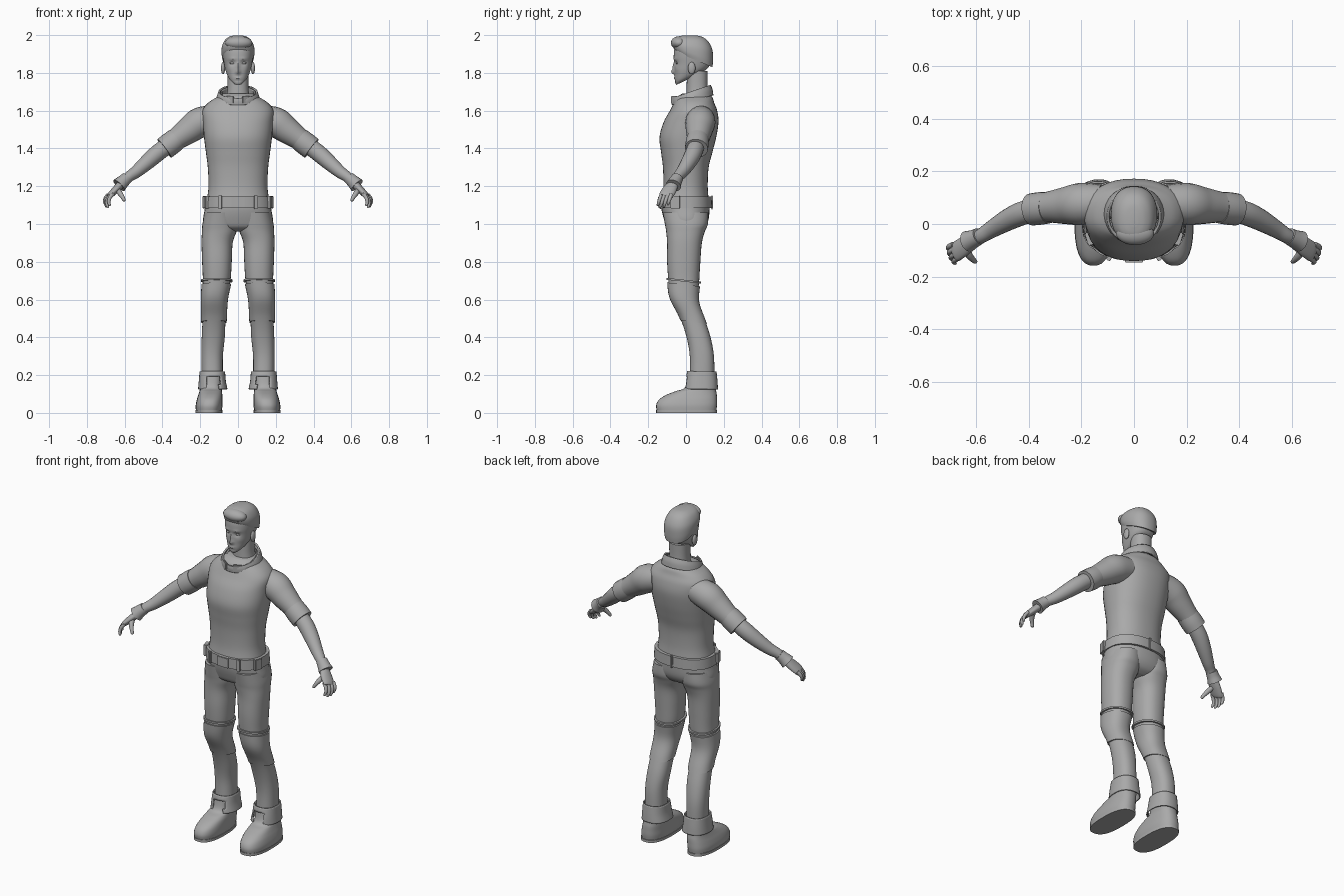
import bpy, bmesh
from math import cos, sin, pi, exp
from mathutils import Vector, Matrix

CM = 0.01  # sizes below are in hundredths of a unit

cube = bpy.data.objects.get("Cube")
if cube:
    bpy.data.objects.remove(cube, do_unlink=True)

grey = bpy.data.materials.new("plain grey")
grey.use_nodes = True
colour = (0.4, 0.4, 0.4, 1)
grey.diffuse_color = colour
grey.node_tree.nodes["Principled BSDF"].inputs["Base Color"].default_value = colour

parts = []


def finish(name, bm, mirror=False, thick=0):
    """Turn a bmesh into a named object with optional mirror and thickness."""
    bmesh.ops.recalc_face_normals(bm, faces=bm.faces[:])
    bmesh.ops.scale(bm, vec=(CM, CM, CM), verts=bm.verts[:])
    mesh = bpy.data.meshes.new(name)
    bm.to_mesh(mesh)
    bm.free()
    mesh.materials.append(grey)
    obj = bpy.data.objects.new(name, mesh)
    bpy.context.collection.objects.link(obj)
    if thick:
        shell = obj.modifiers.new("thickness", 'SOLIDIFY')
        shell.thickness = thick * CM
        shell.offset = 0
    if mirror:
        obj.modifiers.new("mirror", 'MIRROR')
    parts.append(obj)
    return obj


def spline(rows, steps=5):
    """Smoothly interpolate rows of numbers, passing through each one."""
    out = []
    for i in range(len(rows) - 1):
        b, c = rows[i], rows[i + 1]
        a, d = rows[max(i - 1, 0)], rows[min(i + 2, len(rows) - 1)]
        for k in range(steps):
            t = k / steps
            out.append([q + t / 2 * (r - p + t * (2 * p - 5 * q + 4 * r - s + t * (3 * (q - r) + s - p)))
                        for p, q, r, s in zip(a, b, c, d)])
    return out + [list(rows[-1])]


def skin(rings, caps=True):
    """Bridge equal rings of points into a tube."""
    bm = bmesh.new()
    loops = [[bm.verts.new(p) for p in ring] for ring in rings]
    n = len(loops[0])
    for lo, hi in zip(loops, loops[1:]):
        for i in range(n):
            j = (i + 1) % n
            bm.faces.new((lo[i], lo[j], hi[j], hi[i]))
    if caps:
        bm.faces.new(loops[0][::-1])
        bm.faces.new(loops[-1])
    return bm


def level_ring(row, sides, power):
    """Rounded outline from z, left, right, front, back and a front-to-back tilt."""
    z, x0, x1, y0, y1, tilt = row
    ring = []
    for i in range(sides):
        c, s = cos(2 * pi * i / sides), sin(2 * pi * i / sides)
        c, s = (abs(v) ** (2 / power) * (1 if v > 0 else -1) for v in (c, s))
        ring.append(((x0 + x1) / 2 + c * (x1 - x0) / 2, (y0 + y1) / 2 + s * (y1 - y0) / 2, z + tilt * s))
    return ring


def stack(rows, sides=32, power=2.3, caps=True):
    return skin([level_ring(r, sides, power) for r in rows], caps)


def centred(rows):
    """Rows of z, half width, front, back and optional tilt, made symmetrical."""
    return spline([(r[0], -r[1], r[1], r[2], r[3], r[4] if len(r) > 4 else 0) for r in rows])


def sided(rows):
    return spline([tuple(r) + (0,) for r in rows])


def tube(name, rows, sides=20, steps=5, **kw):
    """Tube along x, y, z with a thickness and an optional front-to-back radius."""
    path = spline([r if len(r) > 4 else tuple(r) + (r[3],) for r in rows], steps)
    rings = []
    for i, (x, y, z, ru, rv) in enumerate(path):
        along = Vector(path[min(i + 1, len(path) - 1)][:3]) - Vector(path[max(i - 1, 0)][:3])
        u = along.cross((0, 1, 0)).normalized()
        v = u.cross(along).normalized()
        rings.append([Vector((x, y, z)) + u * ru * cos(2 * pi * k / sides) + v * rv * sin(2 * pi * k / sides)
                      for k in range(sides)])
    return finish(name, skin(rings), True, **kw)


def ball(name, centre, radii, mirror=False):
    bm = bmesh.new()
    bmesh.ops.create_uvsphere(bm, u_segments=24, v_segments=14, radius=1,
                              matrix=Matrix.Translation(centre) @ Matrix.Diagonal((*radii, 1)))
    finish(name, bm, mirror)


def block(name, centre, size, mirror=False, turn=0):
    bm = bmesh.new()
    bmesh.ops.create_cube(bm, size=1, matrix=Matrix.Translation(centre) @ Matrix.Rotation(turn, 4, 'Z')
                          @ Matrix.Diagonal((*size, 1)))
    bmesh.ops.bevel(bm, geom=bm.edges[:], offset=0.3, segments=2, affect='EDGES')
    finish(name, bm, mirror)


# Shirt body and hips
finish("shirt", stack(centred([
    (113, 16.5, -12.8, 12), (120, 15.6, -12, 11.5), (130, 16, -12.2, 12), (138, 17, -13.2, 14),
    (146, 18, -14, 16), (154, 18.6, -11.8, 17.2), (160, 18.8, -8.5, 16.5), (164, 16, -6.5, 15),
    (167, 11.5, -5, 14), (169, 8, -2, 12)]), 40))
finish("hips", stack(centred([
    (114, 17, -13, 12.5), (108, 17.6, -13, 12.5), (102, 18.5, -11.5, 11.8),
    (98, 17, -9.5, 9.5), (96, 10, -5, 6)])))

# Belt with buckle, loops and side pouches
finish("belt", stack([r for r in centred([(108.5, 18.2, -14, 13.8), (114.5, 17.8, -14, 13.6)])], 40))
block("belt_buckle", (0, -14, 111.5), (7, 1.4, 6))
block("front_belt_loop", (9.5, -13.1, 111.5), (1.8, 1.6, 7), True, 0.25)
block("back_belt_loop", (0, 13.8, 111.5), (1.6, 1.2, 7.4))
block("belt_pouch", (16.8, -5.5, 111.5), (2.6, 5, 6.6), True, -0.3)

# Neck and open standing collar
finish("neck", stack(centred([(164, 7, 0, 13), (171, 5.6, 0.3, 11.5), (181, 5.6, 0.5, 11.5)])))
finish("collar", stack(centred([
    (165.5, 11.2, -7, 14, 2.5), (168, 10.6, -7.2, 13.6, 3), (170, 9.8, -7, 12.6, 3.5)]), 32, 2, False), thick=1)
finish("collar_fold", stack(centred([
    (166, 9.6, -5.5, 12.5, 3), (169.5, 8.8, -4.8, 11.8, 3.4)]), 32, 2, False), thick=0.8)
for turn, lean in ((0.6, 1), (-0.6, -1)):
    block("collar_tip", (lean * 4.2, -6.2, 165.8), (5, 1, 4), False, turn)

# Head, with the face shaped by soft pushes: x, z, width, height, amount
head = stack(centred([
    (175.6, 2.6, -5.2, 3, 2), (177.5, 4.8, -5.9, 7, 2), (181, 6.5, -6.1, 11, 1), (185, 7.4, -6.2, 13, 0),
    (189, 8, -6.5, 13.8, 0), (193, 8, -6, 13.4, 0), (197, 6.5, -4, 11, 0), (199, 3.5, -1, 7, 0)]), 64)
pushes = [(0, 180.4, 1.1, 1.1, -1.7), (0, 183, 0.8, 2.2, -1), (0, 177.2, 1.8, 0.6, -0.5),
          (0, 178.7, 2.2, 0.5, 0.2), (0, 175.9, 2, 0.5, 0.4)]
for side in (-1, 1):
    pushes += [(side * 3, 185.3, 1.5, 1, 1), (side * 3, 187.4, 2, 0.7, -0.4), (side * 4.5, 182, 1.3, 1.3, -0.3)]
for v in head.verts:
    if v.co.y < 0:
        v.co.y += sum(amount * exp(-((v.co.x - x) / w) ** 2 - ((v.co.z - z) / h) ** 2)
                      for x, z, w, h, amount in pushes)
finish("head", head)
ball("eye", (3, -4.5, 185.2), (1.5, 0.9, 0.65), True)
ball("ear", (7.9, 3, 182.5), (1.1, 2, 3.2), True)

# Short hair with a swept front
finish("hair", stack(centred([
    (187, 8.1, -5.2, 14, -4), (190, 8.7, -6.5, 14.3, -3), (194, 8.5, -7, 13.9, -1.5),
    (197.5, 6.8, -6, 11.5, -0.5), (199.3, 4.3, -4, 8, 0), (199.9, 1.5, -1, 4, 0)]), 40))
ball("hair_front", (0.4, -3.6, 195.9), (7.2, 4.4, 3.5))

# Sleeves with turned cuffs
tube("sleeve", [(12, 8, 156, 7), (20, 7.6, 153.8, 8), (26, 7, 149.6, 7.1), (33, 6.4, 144.6, 5.8), (38, 5.8, 141, 5.5)])
tube("sleeve_cuff", [(32.5, 6.2, 145, 6), (35.7, 5.9, 142.5, 6.2), (39, 5.5, 140, 6.1)])

# Forearms and wrist bands
tube("forearm", [(34, 6.2, 144, 4.2), (42, 4.2, 138, 4.5), (48, 1.5, 132.8, 4.1),
                 (54, -2, 127.6, 3.3), (58, -4.5, 124.8, 2.8), (62, -6.6, 121, 2.5)])
tube("wrist_band", [(58.8, -4.6, 124.4, 3.2), (61, -5.7, 122.4, 3.5), (63, -6.6, 120.4, 4.1)])

# Hands: palm, four curled fingers and a thumb
tube("palm", [(61.5, -6.3, 121.5, 2.2, 2.6), (64.5, -8.5, 118.4, 2, 3.7),
              (67.5, -10.4, 115.4, 1.6, 3.8), (68.4, -11.1, 114.4, 1, 3.2)])
for number, reach in enumerate((0.95, 1.05, 1, 0.8)):
    spread = 2.8 - number * 1.85
    base = Vector((67.4, -10.2, 115.8)) + Vector((-0.45, -0.9, 0.1)) * spread
    steps = ((0, 0, 0, 1.05), (1.9, -1, -2.4, 1), (2.4, -1.8, -4.8, 0.85), (1.8, -2.3, -6.5, 0.65), (1.6, -2.4, -6.9, 0.2))
    tube("finger", [(*(base + Vector(s[:3]) * reach), s[3]) for s in steps], 12, 3)
tube("thumb", [(64, -8.5, 118.5, 1.5), (62.6, -11.8, 116.4, 1.4), (61, -13.6, 114, 1.05),
               (60.2, -14.3, 112.4, 0.8), (60.1, -14.4, 112, 0.2)], 12, 3)

# Trouser legs, with padded knees following the same shape
leg = sided([
    (106, 1, 17.5, -12.3, 11.8), (100, 0.5, 18.8, -11.2, 11.6), (96, 0.8, 19.1, -10.5, 10), (90, 2.8, 19.3, -10, 8.4),
    (80, 3.3, 19, -10, 7.6), (70, 4, 18.6, -9.3, 7), (60, 6, 19, -8, 6.4), (50, 6.6, 18.8, -3, 9.8),
    (40, 7, 19.2, 0.3, 13), (30, 8, 19.4, 2, 14.8), (18, 8, 19.2, 2, 15)])
finish("trouser_leg", stack(leg), True)
knee = [(z, a - 0.7, b + 0.7, f - 0.8, g + 0.6, -1) for z, a, b, f, g, t in leg if 47 < z < 70]
finish("knee_pad", stack(knee), True)
seam = [(z + 69.5, 2.9, 19.5, -10.4, 7.9, -1) for z in (0, 1)]
finish("knee_seam", stack(seam), True)

# Boots with soles and split ankle cuffs
finish("boot", stack(sided([
    (1, 8.6, 22.3, -15.4, 16), (4, 8.2, 22.4, -15.8, 16.4), (7, 8.2, 21.8, -14.3, 16.4), (9.5, 8.3, 21, -10.5, 16.3),
    (11.5, 8.5, 20.4, -5.5, 16), (13.5, 8.5, 20, -0.5, 15.8), (20, 8, 19.6, 1.2, 15.5)]), 36, 2.5), True)
finish("sole", stack([(z, 8.2, 22.6, -15.8, 16.5, 0) for z in (0, 1.5)], 36, 2.5), True)
cuff = stack(sided([(22, 7.2, 20, 1, 15.8), (17, 6.8, 20.4, 0, 16.3), (12.5, 5.9, 20.8, -0.6, 16.6)]), 32, 2.4, False)
split = [f for f in cuff.faces if f.calc_center_median().z < 19.5
         and f.calc_center_median().y < 3 and abs(f.calc_center_median().x - 13.3) < 3.6]
bmesh.ops.delete(cuff, geom=split, context='FACES')
finish("ankle_cuff", cuff, True, 0.7)

# Smooth shading with crisp rims
bpy.ops.object.select_all(action='DESELECT')
for obj in parts:
    obj.select_set(True)
bpy.context.view_layer.objects.active = parts[0]
bpy.ops.object.shade_smooth_by_angle(angle=0.7)
